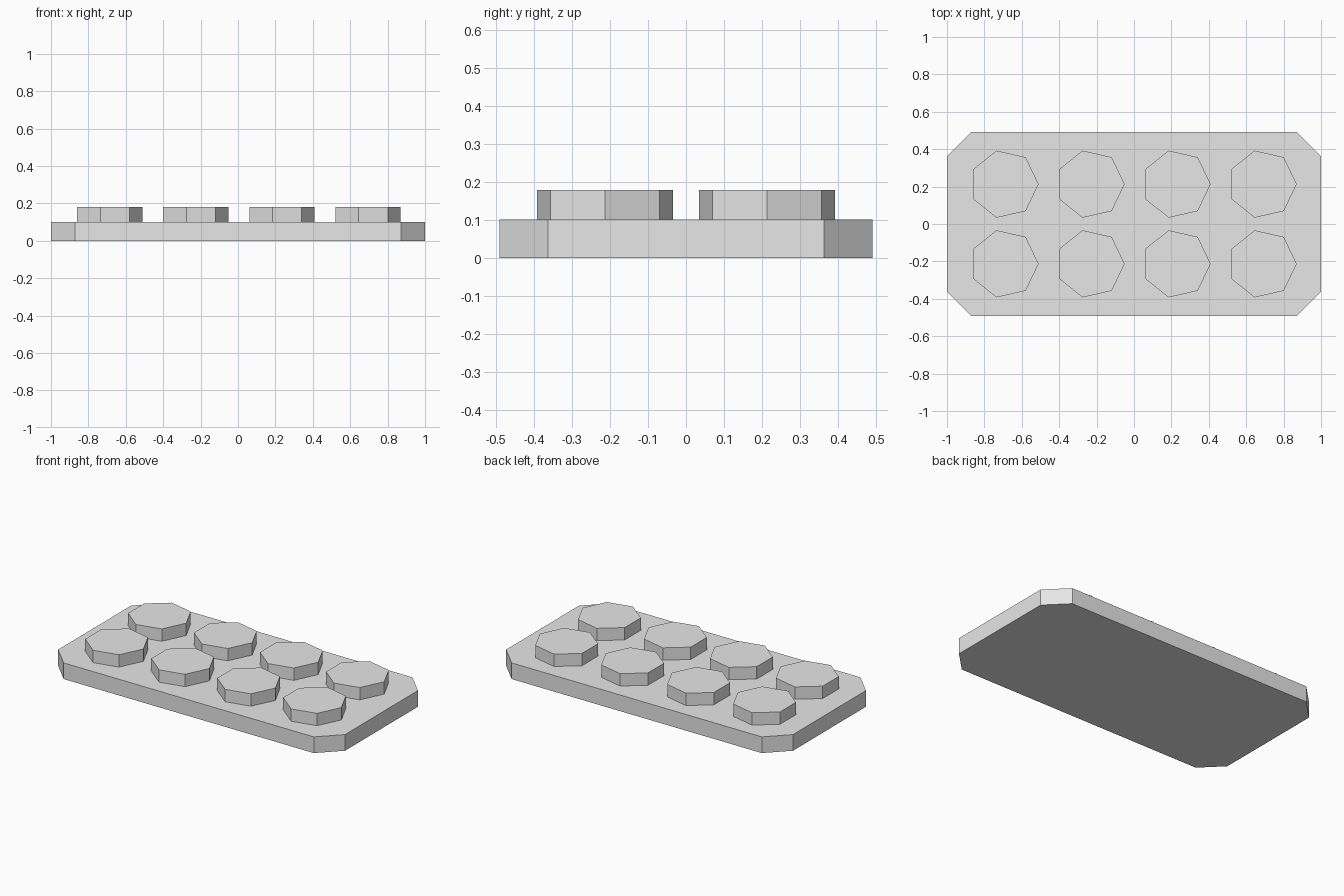
import bpy
import bmesh
from math import cos, sin, tau

cube = bpy.data.objects.get("Cube")
if cube:
    bpy.data.objects.remove(cube, do_unlink=True)

GREY = (0.8, 0.8, 0.8, 1)
grey = bpy.data.materials.new("light_grey")
grey.use_nodes = True
grey.diffuse_color = GREY
grey.node_tree.nodes["Principled BSDF"].inputs["Base Color"].default_value = GREY

PLATE_TOP, STUD_TOP = 0.102, 0.18


def prism(name, outline, bottom, top, location=(0, 0)):
    """Extrude a flat outline upward into a closed, flat-shaded solid."""
    bm = bmesh.new()
    base = bm.faces.new([bm.verts.new((x, y, bottom)) for x, y in outline])
    extruded = bmesh.ops.extrude_face_region(bm, geom=[base], use_keep_orig=True)
    verts = [v for v in extruded["geom"] if isinstance(v, bmesh.types.BMVert)]
    bmesh.ops.translate(bm, verts=verts, vec=(0, 0, top - bottom))
    bmesh.ops.recalc_face_normals(bm, faces=bm.faces)
    mesh = bpy.data.meshes.new(name)
    bm.to_mesh(mesh)
    bm.free()
    mesh.materials.append(grey)
    obj = bpy.data.objects.new(name, mesh)
    obj.location = (*location, 0)
    bpy.context.collection.objects.link(obj)
    return obj


# Base plate: rectangle with cut corners
hx, hy, cut = 1.0, 0.491, 0.128
quarter = [(hx, hy - cut), (hx - cut, hy)]
half = quarter + [(-x, y) for x, y in reversed(quarter)]
prism("base_plate", half + [(-x, -y) for x, y in half], 0, PLATE_TOP)

# Studs: two rows of four seven-sided discs, one corner pointing to +x
radius, sides = 0.184, 7
heptagon = [(radius * cos(tau * i / sides), radius * sin(tau * i / sides))
            for i in range(sides)]
for row, y in (("front", -0.213), ("back", 0.213)):
    for i in range(4):
        prism(f"{row}_stud_{i + 1}", heptagon, PLATE_TOP, STUD_TOP,
              (-0.694 + 0.46 * i, y))
